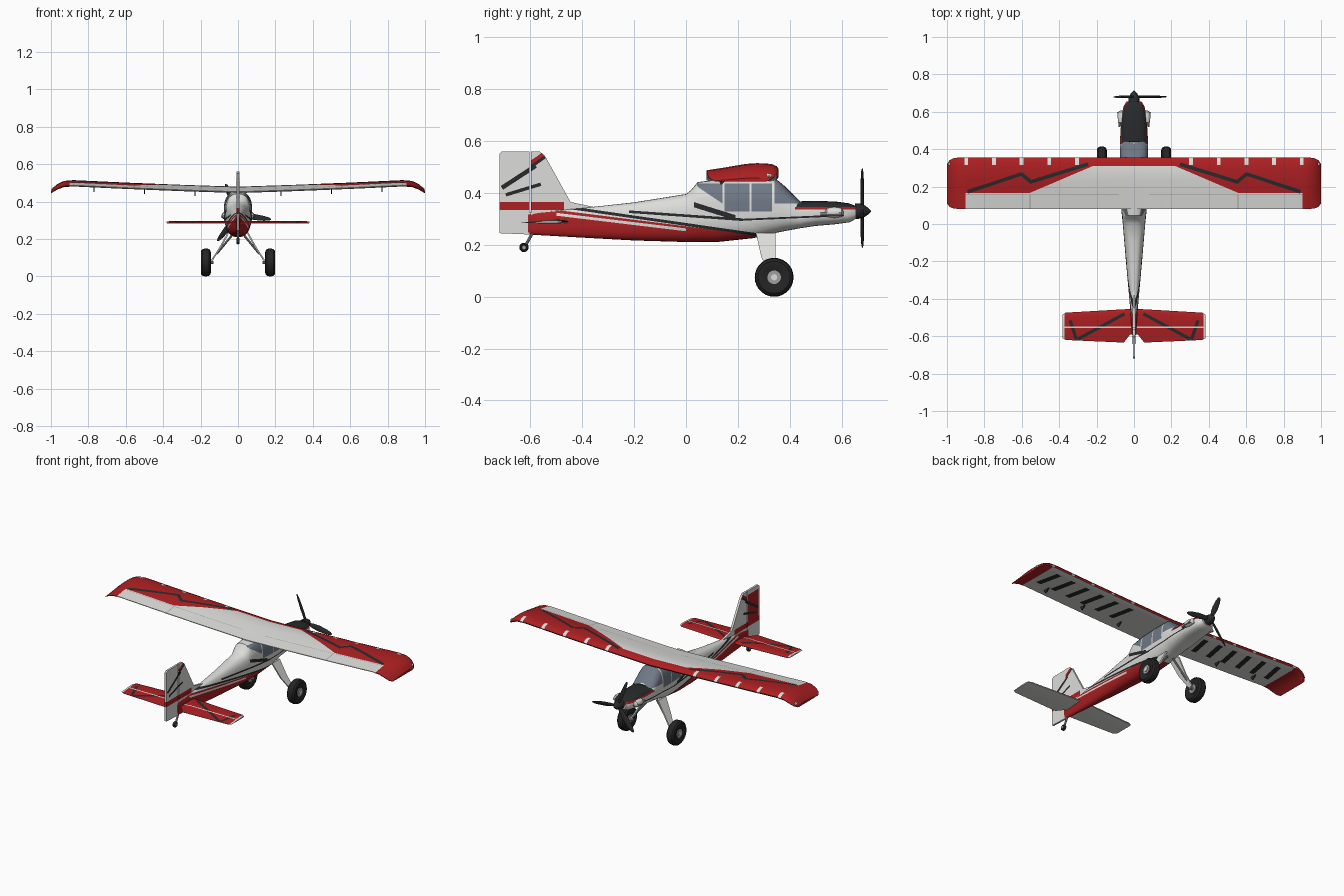
import bpy, bmesh
from math import cos, sin, pi, radians, copysign
from mathutils import Vector, Matrix

cube = bpy.data.objects.get("Cube")
if cube:
    bpy.data.objects.remove(cube)


def material(name, r, g, b):
    m = bpy.data.materials.new(name)
    m.use_nodes = True
    m.diffuse_color = (r, g, b, 1)
    m.node_tree.nodes["Principled BSDF"].inputs["Base Color"].default_value = (r, g, b, 1)
    return m


WHITE = material("white paint", .72, .72, .70)
RED = material("red paint", .42, .014, .016)
BLACK = material("black paint", .022, .023, .025)
GLASS = material("window glass", .16, .19, .24)
METAL = material("grey metal", .35, .35, .36)
RUBBER = material("tyre rubber", .018, .018, .018)
parts = []


def loft(name, rings, mat):
    """Skin a list of equal point rings and cap both ends."""
    bm = bmesh.new()
    rows = [[bm.verts.new(p) for p in ring] for ring in rings]
    n = len(rows[0])
    for a, b in zip(rows, rows[1:]):
        for i in range(n):
            bm.faces.new((a[i], a[(i + 1) % n], b[(i + 1) % n], b[i]))
    bm.faces.new(rows[0])
    bm.faces.new(rows[-1])
    bmesh.ops.recalc_face_normals(bm, faces=bm.faces)
    mesh = bpy.data.meshes.new(name)
    bm.to_mesh(mesh)
    bm.free()
    mesh.materials.append(mat)
    obj = bpy.data.objects.new(name, mesh)
    bpy.context.collection.objects.link(obj)
    parts.append(obj)
    return obj


def paint(obj, axes, pts, mat, test=lambda n: True):
    """Cut a convex outline, projected along the missing axis, into the faces."""
    mesh = obj.data
    if mat.name not in mesh.materials:
        mesh.materials.append(mat)
    slot = mesh.materials.find(mat.name)
    bm = bmesh.new()
    bm.from_mesh(mesh)
    bm.normal_update()
    work = [f for f in bm.faces if test(f.normal)]
    flat = []
    for p in pts:
        v = Vector((0, 0, 0))
        v[axes[0]], v[axes[1]] = p
        flat.append(v)
    middle = sum(flat, Vector()) / len(flat)
    through = Vector([0 if i in axes else 1 for i in range(3)])
    for a, b in zip(flat, flat[1:] + flat[:1]):
        normal = (b - a).cross(through).normalized()
        if normal.dot(middle - a) < 0:
            normal = -normal
        geom = set(work)
        for f in work:
            geom.update(f.verts)
            geom.update(f.edges)
        cut = bmesh.ops.bisect_plane(bm, geom=list(geom), dist=1e-5, plane_co=a, plane_no=normal)
        work = [f for f in cut["geom"] if isinstance(f, bmesh.types.BMFace)
                and normal.dot(f.calc_center_median() - a) > 0]
    for f in work:
        f.material_index = slot
    bm.to_mesh(mesh)
    bm.free()


def stripe(a, b, width):
    a, b = Vector(a), Vector(b)
    side = (b - a).normalized().orthogonal() * width / 2
    return [a + side, b + side, b - side, a - side]


def box(a0, a1, b0, b1):
    return [(a0, b0), (a1, b0), (a1, b1), (a0, b1)]


def lathe(name, profile, loc, mat, direction, n=28):
    """Spin (radius, offset) pairs about an axis."""
    turn = Vector(direction).to_track_quat('Z', 'Y')
    return loft(name, [[Vector(loc) + turn @ Vector((r * cos(2 * pi * i / n), r * sin(2 * pi * i / n), h))
                        for i in range(n)] for r, h in profile], mat)


def rod(name, a, b, r, mat):
    d = Vector(b) - Vector(a)
    return lathe(name, [(r, 0), (r, d.length)], a, mat, d, 10)


def plate(name, outline, thick, mat):
    return loft(name, [[(x, y, z) for y, z in outline] for x in (-thick / 2, thick / 2)], mat)


def surface(name, half, foil, mat):
    """Wing-like loft; half lists x, leading y, trailing y, base z, height."""
    whole = [(-x, *rest) for x, *rest in reversed(half) if x > 0] + half
    return loft(name, [[(x, le + (te - le) * c, z + h * t) for c, t in foil]
                       for x, le, te, z, h in whole], mat)


def up(n):
    return n.z > 0


def down(n):
    return n.z < -.7


XY, YZ = (0, 1), (1, 2)

# Fuselage: y, bottom, top, half width
stations = [(-.61, .24, .325, .008), (-.4, .228, .342, .025), (-.2, .217, .364, .043),
            (0, .211, .396, .06), (.02, .211, .412, .062), (.045, .211, .442, .065),
            (.12, .211, .452, .07), (.26, .226, .455, .075), (.35, .247, .452, .076),
            (.375, .252, .432, .076), (.44, .264, .368, .075), (.5, .273, .37, .072),
            (.58, .28, .367, .066), (.63, .287, .36, .056), (.655, .30, .35, .04)]


def hull_ring(y, lo, hi, w, n=32):
    ring = []
    for i in range(n):
        c, s = cos(2 * pi * i / n), sin(2 * pi * i / n)
        ring.append((w * copysign(abs(c) ** .75, c), y,
                     (lo + hi) / 2 + (hi - lo) / 2 * copysign(abs(s) ** .75, s)))
    return ring


body = loft("fuselage", [hull_ring(*s) for s in stations], WHITE)
paint(body, YZ, [(-.62, .19), (-.62, .318), (-.48, .332), (.27, .238), (.27, .19)], RED)
paint(body, YZ, stripe((-.46, .345), (.27, .24), .011), BLACK)
paint(body, YZ, stripe((-.5, .318), (0, .258), .011), WHITE)
paint(body, YZ, stripe((-.22, .328), (.22, .297), .010), BLACK)
paint(body, YZ, stripe((.22, .297), (.61, .314), .007), BLACK)
paint(body, YZ, [(.03, .365), (.03, .345), (.19, .295), (.19, .315)], BLACK)
paint(body, YZ, box(.42, .66, .336, .346), RED)
paint(body, YZ, [(.425, .346), (.66, .346), (.66, .38), (.44, .38)], BLACK)

# Windows
side = lambda n: abs(n.x) > .3
paint(body, YZ, [(.036, .437), (.05, .42), (.14, .36), (.14, .437)], GLASS, side)
paint(body, YZ, box(.148, .245, .328, .437), GLASS, side)
paint(body, YZ, box(.252, .332, .328, .437), GLASS, side)
paint(body, YZ, [(.342, .46), (.362, .46), (.445, .36), (.342, .36)], GLASS)

# Main wing
foil = [(0, .4), (.02, .65), (.08, .88), (.18, .98), (.3, 1), (.45, .92), (.7, .58), (1, .2),
        (1, .08), (.6, .02), (.1, 0), (.02, .15)]
wing = surface("main_wing", [(0, .356, .08, .446, .034), (.3, .356, .08, .456, .034),
                             (.6, .356, .08, .468, .034), (.88, .356, .08, .481, .034),
                             (.93, .356, .08, .478, .033), (.965, .352, .083, .465, .03),
                             (.987, .34, .092, .452, .024), (1, .32, .11, .444, .014)], foil, WHITE)
paint(wing, XY, box(-1.01, 1.01, .31, .37), RED, lambda n: n.z > -.7)
for s in (-1, 1):
    paint(wing, XY, [(s * .22, .31), (s * .56, .165), (s * .91, .165), (s * .91, .31)], RED, up)
    paint(wing, XY, box(s * .9, s * 1.01, .05, .4), RED)
    for a, b in (((.245, .32), (.55, .226)), ((.545, .22), (.605, .27)), ((.6, .268), (.89, .172))):
        paint(wing, XY, stripe((s * a[0], a[1]), (s * b[0], b[1]), .019), BLACK, up)
    paint(wing, XY, box(s * .553, s * .558, .08, .158), METAL, up)
    paint(wing, XY, box(s * .08, s * .9, .156, .159), METAL, up)
    for i in range(5):
        x = .305 + .148 * i
        paint(wing, XY, box(s * (x - .01), s * (x + .01), .315, .36), WHITE, lambda n: n.z > -.7)
    for i in range(6):
        x = .26 + .108 * i
        paint(wing, XY, [(s * x, .31), (s * (x + .035), .31), (s * (x + .065), .16),
                         (s * (x + .03), .16)], BLACK, down)
    # Control horns and tip lamps
    for x in (.23, .5, .77):
        base = .448 + .04 * x
        loft("control_horn", [[(s * x + d, .17, base + .004), (s * x + d, .12, base + .004),
                               (s * x + d, .135, base - .026)] for d in (-.003, .003)], BLACK)
    lathe("tip_lamp", [(.003, -.012), (.01, -.006), (.01, .006), (.003, .012)],
          (s * .985, .32, .466), WHITE, (s, 0, 0), 12)

# Tailplane
tail = surface("tailplane", [(0, -.455, -.59, .283, .014), (.02, -.455, -.59, .283, .014),
                             (.055, -.456, -.634, .283, .014), (.365, -.474, -.62, .283, .013),
                             (.383, -.485, -.61, .285, .008)], foil, WHITE)
paint(tail, XY, box(-.372, .372, -.65, -.44), RED, up)
for s in (-1, 1):
    paint(tail, XY, stripe((s * .05, -.48), (s * .30, -.615), .017), BLACK, up)
    paint(tail, XY, stripe((s * .342, -.515), (s * .308, -.617), .017), BLACK, up)
paint(tail, XY, box(-.38, .38, -.555, -.548), WHITE, up)

# Fin and rudder
fin = plate("tail_fin", [(-.598, .25), (-.598, .56), (-.565, .56), (-.545, .545), (-.448, .37),
                         (-.448, .25)], .014, WHITE)
dorsal = plate("dorsal_fillet", [(-.46, .30), (-.46, .385), (-.445, .365), (-.34, .343), (-.34, .3)],
               .012, WHITE)
rudder = plate("rudder", [(-.603, .24), (-.72, .245), (-.72, .55), (-.71, .56), (-.603, .56)], .012, WHITE)
for part in (fin, rudder):
    paint(part, YZ, box(-.73, -.47, .335, .366), RED)
paint(rudder, YZ, box(-.712, -.61, .366, .535), RED, lambda n: n.x < -.5)
for part in (fin, rudder):
    paint(part, YZ, stripe((-.71, .42), (-.58, .505), .017), BLACK)
    paint(part, YZ, stripe((-.695, .393), (-.56, .434), .013), BLACK)
paint(fin, YZ, stripe((-.598, .502), (-.545, .54), .014), BLACK)
paint(fin, YZ, stripe((-.598, .517), (-.552, .549), .014), RED)

# Propeller and spinner
hub = Vector((0, .68, .33))
lathe("spinner", [(.03, -.028), (.029, -.008), (.022, .01), (.012, .024), (.002, .034)],
      hub, BLACK, (0, 1, 0))
blade = [(.015, .007, .006), (.05, .014, .005), (.09, .017, .004), (.14, .014, .003),
         (.168, .009, .002), (.178, .003, .001)]
for k in range(3):
    spin = Matrix.Rotation(radians(8 - 120 * k), 3, 'Y')
    twist = radians(22)
    rings = []
    for r, w, t in blade:
        ring = [(w * cos(i * pi / 4), t * sin(i * pi / 4)) for i in range(8)]
        rings.append([hub + spin @ Vector((r, u * sin(twist) + v * cos(twist),
                                           u * cos(twist) - v * sin(twist))) for u, v in ring])
    loft("propeller_blade", rings, BLACK)

# Main gear, engine cheeks and exhausts
tyre = [(.03, -.018), (.045, -.027), (.062, -.026), (.072, -.017), (.075, 0),
        (.072, .017), (.062, .026), (.045, .027), (.03, .018)]
for s in (-1, 1):
    wheel = Vector((s * .172, .34, .075))
    lathe("main_tyre", tyre, wheel, RUBBER, (1, 0, 0))
    lathe("wheel_hub", [(.026, -.022), (.026, .022)], wheel, METAL, (1, 0, 0))
    lathe("hub_cap", [(.012, -.026), (.012, .026)], wheel, WHITE, (1, 0, 0), 16)
    loft("gear_leg", [[(s * (x + d), y, z) for d, y in ((-.005, y0), (.005, y0), (.005, y1), (-.005, y1))]
                      for x, y0, y1, z in ((.045, .27, .345, .245), (.095, .29, .345, .155),
                                           (.14, .322, .352, .085))], WHITE)
    rod("axle", (s * .13, .34, .075), wheel, .009, METAL)
    rod("shock_strut", (s * .02, .32, .235), (s * .115, .335, .12), .006, METAL)
    lathe("engine_cheek", [(.004, -.036), (.017, -.028), (.021, 0), (.017, .028), (.004, .036)],
          (s * .067, .572, .325), WHITE, (0, 1, 0), 16)
    rod("exhaust_pipe", (s * .075, .52, .318), (s * .083, .6, .318), .007, METAL)

# Tail wheel
rod("tail_strut", (0, -.59, .25), (0, -.622, .192), .006, METAL)
lathe("tail_tyre", [(r * .24, h * .3) for r, h in tyre], (0, -.625, .19), RUBBER, (1, 0, 0), 20)
lathe("tail_hub", [(.008, -.009), (.008, .009)], (0, -.625, .19), METAL, (1, 0, 0), 12)

# Smooth shading with crisp edges
for obj in parts:
    obj.data.polygons.foreach_set("use_smooth", [True] * len(obj.data.polygons))
    obj.data.set_sharp_from_angle(angle=radians(35))
